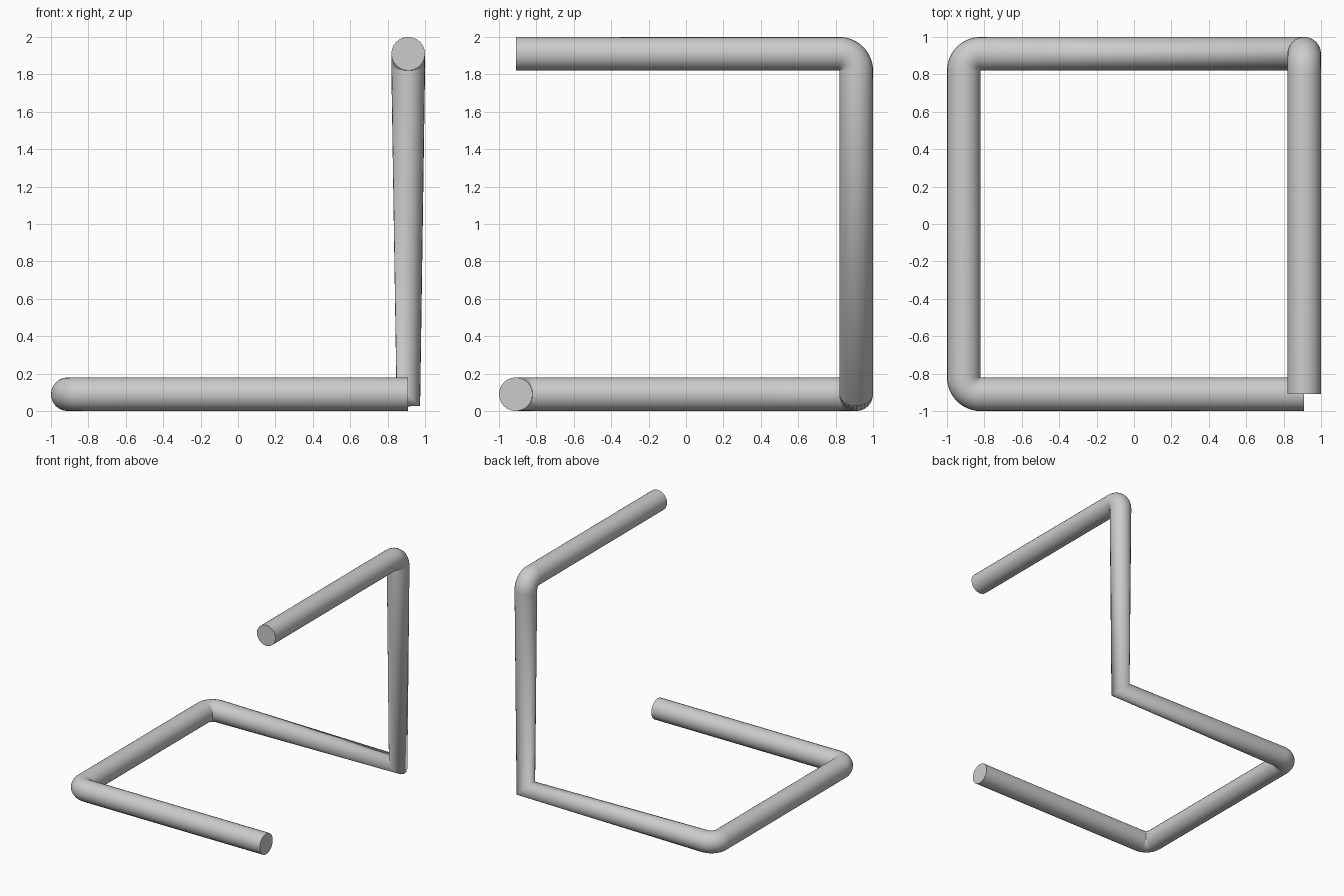
import bpy, math
from mathutils import Vector

if "Cube" in bpy.data.objects:
    bpy.data.objects.remove(bpy.data.objects["Cube"])

R = 0.09     # tube radius, also the bend radius
A = 0.91     # centreline half size
STEPS = 12   # rings per bend

# centreline corners; the flag marks a rounded bend
corners = [((A, -A, R), False), ((-A, -A, R), True), ((-A, A, R), True),
           ((A, A, R), False), ((A, A, 2 - R), True), ((A, -A, 2 - R), False)]


def bend(prev, corner, nxt):
    """Quarter-circle points around a right-angled corner."""
    a = (prev - corner).normalized() * R
    b = (nxt - corner).normalized() * R
    centre = corner + a + b
    angles = [math.pi / 2 * i / STEPS for i in range(STEPS + 1)]
    return [centre - b * math.cos(t) - a * math.sin(t) for t in angles]


points = []
for i, (co, rounded) in enumerate(corners):
    if rounded:
        points += bend(Vector(corners[i - 1][0]), Vector(co), Vector(corners[i + 1][0]))
    else:
        points.append(Vector(co))

# one continuous round tube with flat ends
curve = bpy.data.curves.new("bent_tube", 'CURVE')
curve.dimensions = '3D'
curve.bevel_depth = R
curve.bevel_resolution = 10
curve.use_fill_caps = True
spline = curve.splines.new('POLY')
spline.points.add(len(points) - 1)
for p, co in zip(spline.points, points):
    p.co = (*co, 1)
spline.use_smooth = True
tube = bpy.data.objects.new("bent_tube", curve)
bpy.context.collection.objects.link(tube)

# turn into a mesh, smooth along the tube and crisp at the end caps
bpy.context.view_layer.objects.active = tube
tube.select_set(True)
bpy.ops.object.convert(target='MESH')
for poly in tube.data.polygons:
    poly.use_smooth = len(poly.vertices) == 4
